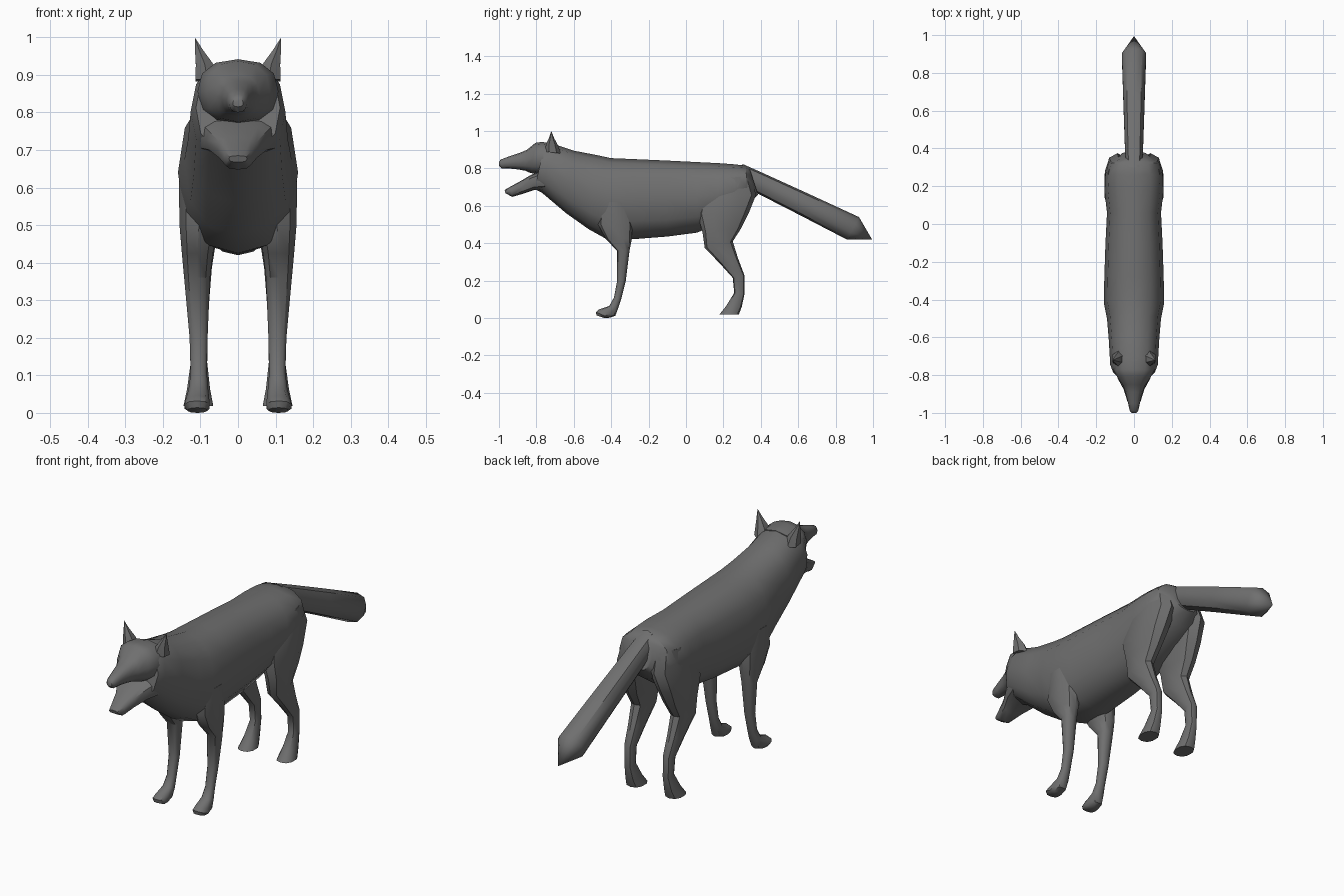
import bpy, math

fur = bpy.data.materials.new("dark_grey_fur")
fur.diffuse_color = (0.16, 0.16, 0.16, 1)


def loft(name, rings, sides=12, power=0.85):
    """Skin oval rings: (y, z) of one end, (y, z) of the other end, half width, centre x."""
    verts, faces = [], []
    for ya, za, yb, zb, w, cx in rings:
        for i in range(sides):
            t = 2 * math.pi * i / sides
            c, s = math.cos(t), math.sin(t)
            c = math.copysign(abs(c) ** power, c) if abs(c) > 1e-6 else 0
            s = math.copysign(abs(s) ** power, s) if abs(s) > 1e-6 else 0
            verts.append((cx + w * s, (ya + yb) / 2 + (ya - yb) / 2 * c,
                          (za + zb) / 2 + (za - zb) / 2 * c))
    for r in range(len(rings) - 1):
        for i in range(sides):
            j = (i + 1) % sides
            a, b = r * sides, (r + 1) * sides
            faces.append((a + i, a + j, b + j, b + i))
    faces.append(tuple(range(sides))[::-1])
    faces.append(tuple(range((len(rings) - 1) * sides, len(rings) * sides)))
    mesh = bpy.data.meshes.new(name)
    mesh.from_pydata(verts, [], faces)
    mesh.materials.append(fur)
    ob = bpy.data.objects.new(name, mesh)
    bpy.context.collection.objects.link(ob)
    bpy.ops.object.select_all(action='DESELECT')
    ob.select_set(True)
    bpy.context.view_layer.objects.active = ob
    bpy.ops.object.mode_set(mode='EDIT')
    bpy.ops.mesh.select_all(action='SELECT')
    bpy.ops.mesh.remove_doubles(threshold=0.0005)
    bpy.ops.mesh.normals_make_consistent(inside=False)
    bpy.ops.object.mode_set(mode='OBJECT')
    bpy.ops.object.shade_smooth_by_angle(angle=math.radians(40))
    return ob


def central(name, rings, **kw):
    return loft(name, [r + (0,) for r in rings], **kw)


def pair(name, rings, **kw):
    """Left and right limbs from (y front, z, y back, z, x inner, x outer)."""
    for side, sx in (("left", 1), ("right", -1)):
        loft(f"{side}_{name}",
             [(a, b, c, d, (xo - xi) / 2, sx * (xi + xo) / 2)
              for a, b, c, d, xi, xo in rings], **kw)


# Torso and neck, from the throat to the rump
central("body", [
    (-0.755, 0.935, -0.81, 0.69, 0.112),
    (-0.72, 0.935, -0.77, 0.67, 0.126),
    (-0.60, 0.895, -0.64, 0.56, 0.133),
    (-0.48, 0.872, -0.52, 0.475, 0.143),
    (-0.40, 0.855, -0.43, 0.425, 0.160),
    (-0.28, 0.85, -0.28, 0.422, 0.157),
    (-0.10, 0.842, -0.10, 0.436, 0.151),
    (0.06, 0.834, 0.06, 0.457, 0.143),
    (0.18, 0.828, 0.16, 0.50, 0.156),
    (0.26, 0.822, 0.26, 0.55, 0.152),
    (0.32, 0.815, 0.33, 0.60, 0.135),
    (0.34, 0.80, 0.385, 0.66, 0.07),
])

# Upper head and muzzle
central("upper_head", [
    (-0.70, 0.93, -0.72, 0.76, 0.105),
    (-0.77, 0.942, -0.78, 0.77, 0.108),
    (-0.805, 0.937, -0.83, 0.775, 0.085),
    (-0.85, 0.900, -0.86, 0.788, 0.058),
    (-0.89, 0.883, -0.90, 0.795, 0.044),
    (-0.95, 0.863, -0.95, 0.800, 0.031),
    (-0.99, 0.848, -0.985, 0.800, 0.023),
    (-1.0, 0.835, -1.0, 0.815, 0.014),
])

# Open lower jaw
central("lower_jaw", [
    (-0.77, 0.79, -0.75, 0.685, 0.108),
    (-0.83, 0.765, -0.81, 0.685, 0.085),
    (-0.88, 0.735, -0.87, 0.665, 0.055),
    (-0.935, 0.705, -0.93, 0.648, 0.037),
    (-0.97, 0.685, -0.965, 0.668, 0.024),
], power=0.7)

# Pointed ears
pair("ear", [
    (-0.755, 0.89, -0.67, 0.88, 0.045, 0.118),
    (-0.748, 0.93, -0.685, 0.925, 0.062, 0.116),
    (-0.732, 0.965, -0.705, 0.962, 0.09, 0.116),
    (-0.72, 1.0, -0.72, 1.0, 0.115, 0.115),
], sides=6, power=1)

# Front legs with paws
pair("front_leg", [
    (-0.46, 0.62, -0.30, 0.62, 0.04, 0.160),
    (-0.47, 0.50, -0.285, 0.50, 0.05, 0.158),
    (-0.43, 0.425, -0.29, 0.42, 0.065, 0.151),
    (-0.37, 0.36, -0.302, 0.36, 0.073, 0.145),
    (-0.368, 0.20, -0.322, 0.20, 0.080, 0.130),
    (-0.385, 0.11, -0.347, 0.10, 0.082, 0.127),
    (-0.41, 0.065, -0.362, 0.055, 0.078, 0.133),
    (-0.465, 0.046, -0.378, 0.012, 0.075, 0.141),
    (-0.482, 0.032, -0.41, 0.002, 0.074, 0.144),
    (-0.478, 0.014, -0.435, 0.0, 0.082, 0.134),
], sides=10)

# Hind legs: thigh, hock and paw
pair("hind_leg", [
    (0.12, 0.74, 0.34, 0.76, 0.02, 0.140),
    (0.08, 0.64, 0.375, 0.66, 0.02, 0.156),
    (0.06, 0.56, 0.335, 0.56, 0.035, 0.160),
    (0.088, 0.46, 0.295, 0.48, 0.055, 0.153),
    (0.10, 0.375, 0.25, 0.41, 0.068, 0.146),
    (0.178, 0.295, 0.278, 0.32, 0.075, 0.137),
    (0.25, 0.215, 0.312, 0.23, 0.080, 0.130),
    (0.258, 0.135, 0.313, 0.13, 0.081, 0.127),
    (0.215, 0.065, 0.298, 0.06, 0.073, 0.137),
    (0.178, 0.018, 0.282, 0.018, 0.064, 0.147),
], sides=10)

# Straight drooping tail with a pointed end
central("tail", [
    (0.30, 0.825, 0.34, 0.69, 0.045),
    (0.41, 0.776, 0.385, 0.665, 0.050),
    (0.65, 0.667, 0.60, 0.555, 0.058),
    (0.925, 0.54, 0.86, 0.42, 0.067),
    (0.995, 0.42, 0.995, 0.42, 0.0),
], sides=10)
